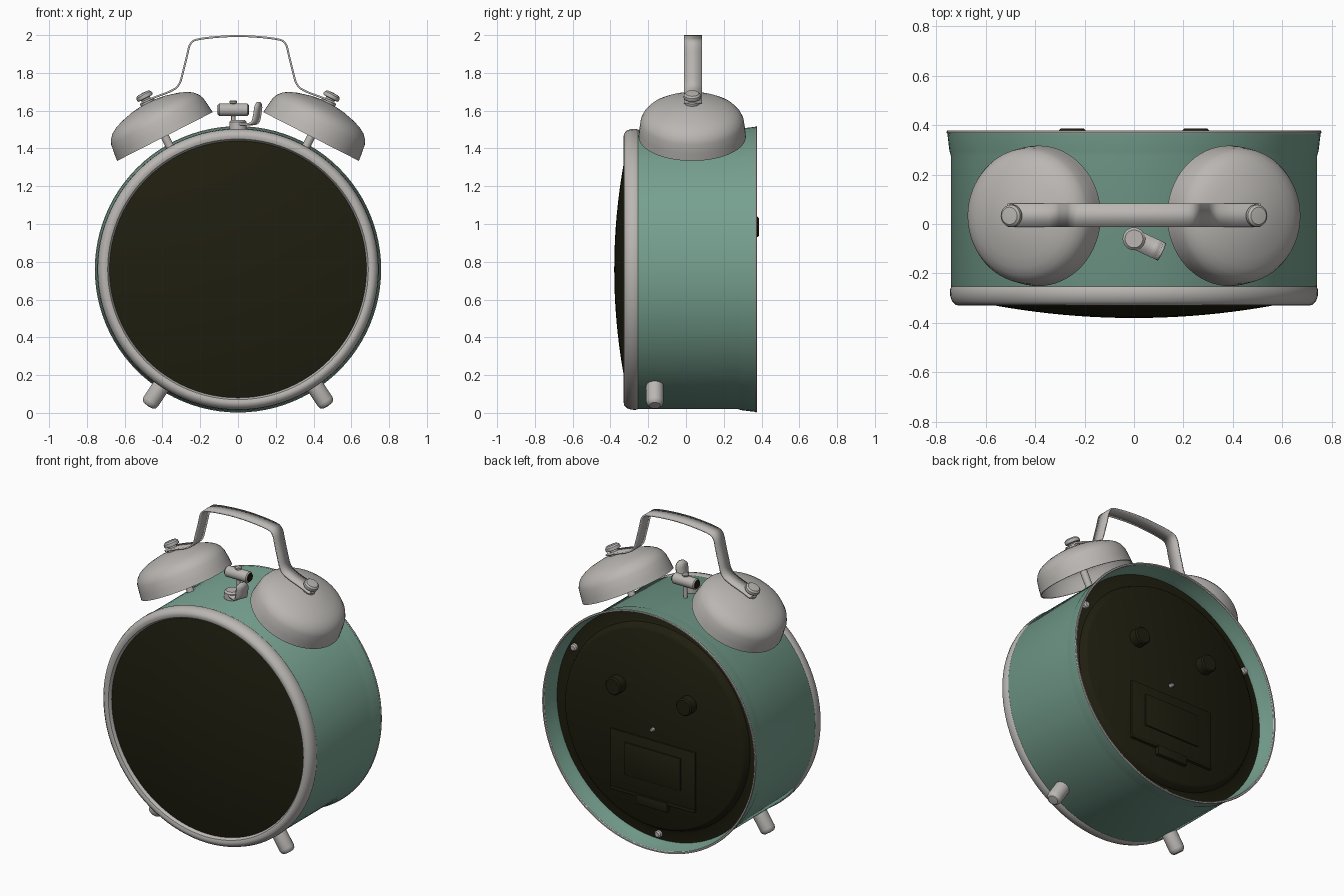
import bpy, bmesh, math
from mathutils import Vector, Matrix

if "Cube" in bpy.data.objects:
    bpy.data.objects.remove(bpy.data.objects["Cube"])


def material(name, rgb):
    m = bpy.data.materials.new(name)
    m.diffuse_color = (*rgb, 1)
    m.use_nodes = True
    m.node_tree.nodes["Principled BSDF"].inputs["Base Color"].default_value = m.diffuse_color
    return m


GREEN = material("sage_green", (0.18, 0.35, 0.275))
METAL = material("warm_grey_metal", (0.49, 0.47, 0.45))
DARK = material("olive_black", (0.014, 0.013, 0.005))


def finish(name, bm, mat, matrix=Matrix()):
    bmesh.ops.remove_doubles(bm, verts=bm.verts, dist=1e-5)
    bmesh.ops.recalc_face_normals(bm, faces=bm.faces)
    me = bpy.data.meshes.new(name)
    bm.to_mesh(me)
    bm.free()
    me.materials.append(mat)
    ob = bpy.data.objects.new(name, me)
    bpy.context.collection.objects.link(ob)
    ob.matrix_world = matrix
    return ob


def lathe(name, profile, mat, matrix, segs=48, closed=False):
    """Turn (radius, height) points around local z."""
    bm = bmesh.new()
    vs = [bm.verts.new((r, 0, h)) for r, h in profile]
    pairs = list(zip(vs, vs[1:])) + ([(vs[-1], vs[0])] if closed else [])
    edges = [bm.edges.new(p) for p in pairs]
    bmesh.ops.spin(bm, geom=vs + edges, cent=(0, 0, 0), axis=(0, 0, 1),
                   angle=2 * math.pi, steps=segs)
    return finish(name, bm, mat, matrix)


def disc(name, r, h0, h1, mat, matrix, segs=24, b=0.006):
    """Solid cylinder with softened ends."""
    return lathe(name, [(0, h0), (r - b, h0), (r, h0 + b), (r, h1 - b), (r - b, h1), (0, h1)],
                 mat, matrix, segs)


def frame(pos, axis):
    return Matrix.Translation(pos) @ Vector(axis).to_track_quat('Z', 'Y').to_matrix().to_4x4()


def smooth_path(pts, times=2):
    pts = [Vector(p) for p in pts]
    for _ in range(times):
        out = [pts[0]]
        for a, b in zip(pts, pts[1:]):
            out += [a.lerp(b, 0.25), a.lerp(b, 0.75)]
        pts = out + [pts[-1]]
    return pts


def ribbon(name, path, side, widths, thick, mat):
    """Thin bent metal strip."""
    bm = bmesh.new()
    rows = [(bm.verts.new(p - side * w / 2), bm.verts.new(p + side * w / 2))
            for p, w in zip(path, widths)]
    for a, b in zip(rows, rows[1:]):
        bm.faces.new((a[0], a[1], b[1], b[0]))
    ob = finish(name, bm, mat)
    mod = ob.modifiers.new("thickness", 'SOLIDIFY')
    mod.thickness = thick
    mod.offset = 0
    return ob


def plate(name, x, y, z, mat):
    """Box from (min, max) ranges with small bevel."""
    bm = bmesh.new()
    bmesh.ops.create_cube(bm, size=1)
    for v in bm.verts:
        v.co = [(a + b) / 2 + c * (b - a) for c, (a, b) in zip(v.co, (x, y, z))]
    bmesh.ops.bevel(bm, geom=bm.edges[:], offset=0.004, segments=2, affect='EDGES', profile=0.5)
    return finish(name, bm, mat)


CZ = 0.76
DRUM = frame((0, 0, CZ), (0, 1, 0))       # local z runs to the back

# Drum case, bezel, glass and back rim
lathe("case", [(0.735, -0.26), (0.74, -0.25), (0.74, 0.275), (0.746, 0.295), (0.755, 0.37),
               (0.745, 0.37), (0.735, 0.295), (0.728, 0.27), (0.728, -0.26)],
      GREEN, DRUM, 96, True)
lathe("back_rim", [(0.756, 0.366), (0.758, 0.371), (0.755, 0.377), (0.747, 0.377),
                   (0.743, 0.371), (0.745, 0.366)], METAL, DRUM, 96, True)
lathe("bezel", [(0.72, -0.25), (0.737, -0.25), (0.744, -0.265), (0.743, -0.29), (0.735, -0.313),
                (0.72, -0.327), (0.705, -0.33), (0.69, -0.325), (0.681, -0.312),
                (0.678, -0.29), (0.69, -0.25)], METAL, DRUM, 96, True)
dome = [(0.685 * i / 12, -0.38 + 0.075 * (i / 12) ** 2) for i in range(13)]
lathe("glass", dome + [(0.685, -0.28), (0, -0.28)], DARK, DRUM, 96)

# Back plate with raised centre
lathe("back_plate", [(0, 0.22), (0.73, 0.22), (0.73, 0.265), (0.665, 0.272), (0.65, 0.28),
                     (0.635, 0.315), (0.62, 0.325), (0, 0.33)], DARK, DRUM, 96)
plate("battery_cover", (-0.3, 0.3), (0.31, 0.338), (0.32, 0.69), DARK)
plate("battery_cover_panel", (-0.2, 0.2), (0.32, 0.346), (0.42, 0.63), DARK)
plate("battery_cover_ledge", (-0.3, 0.3), (0.31, 0.345), (0.305, 0.325), DARK)
plate("battery_latch", (-0.11, 0.11), (0.31, 0.35), (0.26, 0.32), DARK)
disc("centre_pin", 0.012, 0.3, 0.352, METAL, DRUM, 16, 0.004)
for i, a in enumerate((30, 150, 270)):
    a = math.radians(a)
    disc(f"back_screw_{i}", 0.022, 0.25, 0.295, METAL,
         frame((0.69 * math.cos(a), 0, CZ + 0.69 * math.sin(a)), (0, 1, 0)), 16, 0.008)

bell_outer = [(0.284, 0), (0.28, 0.04), (0.273, 0.09), (0.262, 0.115), (0.24, 0.14),
              (0.21, 0.158), (0.17, 0.174), (0.1, 0.192), (0.05, 0.199), (0, 0.2)]
bell_inner = [(max(r - 0.008, 0), max(h - 0.01, 0)) for r, h in reversed(bell_outer)]
tilt = math.radians(27)

for s, side in ((-1, "left"), (1, "right")):
    # Bell, its post and cap screw
    m = frame((s * 0.387, 0.033, 1.463), (s * math.sin(tilt), 0, math.cos(tilt)))
    lathe(f"{side}_bell", bell_outer + bell_inner, METAL, m, 64, True)
    disc(f"{side}_bell_post", 0.022, -0.13, 0.2, METAL, m)
    lathe(f"{side}_bell_screw", [(0, 0.19), (0.04, 0.19), (0.04, 0.214), (0.026, 0.216),
                                 (0.026, 0.226), (0.043, 0.228), (0.046, 0.235), (0.044, 0.248),
                                 (0.035, 0.257), (0, 0.26)], METAL, m, 32)
    # Foot
    d = Vector((s * 0.55, 0, -0.835)).normalized()
    lathe(f"{side}_foot", [(0, 0.7), (0.046, 0.7), (0.046, 0.838), (0.042, 0.853),
                           (0.03, 0.864), (0, 0.867)], METAL, frame((0, -0.165, CZ), d), 32)
    # Setting knob on the back
    disc(f"{side}_back_knob", 0.055, 0.31, 0.386, DARK,
         frame((s * 0.25, 0, 0.985), (0, 1, 0)), 32, 0.008)

# Carrying handle
half = [(-0.51, 1.642), (-0.44, 1.672), (-0.365, 1.698), (-0.31, 1.73), (-0.29, 1.81), (-0.272, 1.88),
        (-0.254, 1.965), (-0.2, 1.982), (-0.06, 1.995)]
path = smooth_path([(x, 0.036, z) for x, z in half] + [(-x, 0.036, z) for x, z in reversed(half)])
ribbon("handle", path, Vector((0, 1, 0)), [0.095] * len(path), 0.01, METAL)

# Hammer between the bells
m = frame((-0.025, 0.04, 1.605), (1, 0, 0))
disc("hammer_head", 0.034, -0.08, 0.08, METAL, m, 32)
for s, side in ((-1, "left"), (1, "right")):
    disc(f"hammer_{side}_pad", 0.026, s * 0.0815 - 0.003, s * 0.0815 + 0.003, DARK, m, 24, 0.001)
up = frame((-0.025, 0.04, 0), (0, 0, 1))
disc("hammer_stem", 0.011, 1.48, 1.64, METAL, up, 16, 0.003)
disc("hammer_nut", 0.02, 1.635, 1.655, METAL, up, 16)

# Alarm lever in front of the hammer
disc("lever_hub", 0.046, 1.49, 1.55, METAL, frame((0, -0.06, 0), (0, 0, 1)), 32, 0.01)
d = Vector((0.9, -0.42, 0)).normalized()
base = Vector((0, -0.06, 0))
path = smooth_path([base + d * t + Vector((0, 0, z)) for t, z in
                    ((0, 1.53), (0.05, 1.528), (0.1, 1.53), (0.112, 1.57), (0.122, 1.645))])
top = path[-1].z
widths = [0.078 * math.sqrt(max(0.12, 1 - max(0, (p.z - top + 0.035) / 0.035) ** 2)) for p in path]
ribbon("alarm_lever", path, Vector((-d.y, d.x, 0)), widths, 0.012, METAL)

# Smooth shading with crisp edges
bpy.ops.object.select_all(action='SELECT')
bpy.context.view_layer.objects.active = bpy.data.objects["case"]
bpy.ops.object.shade_smooth_by_angle(angle=math.radians(35))
